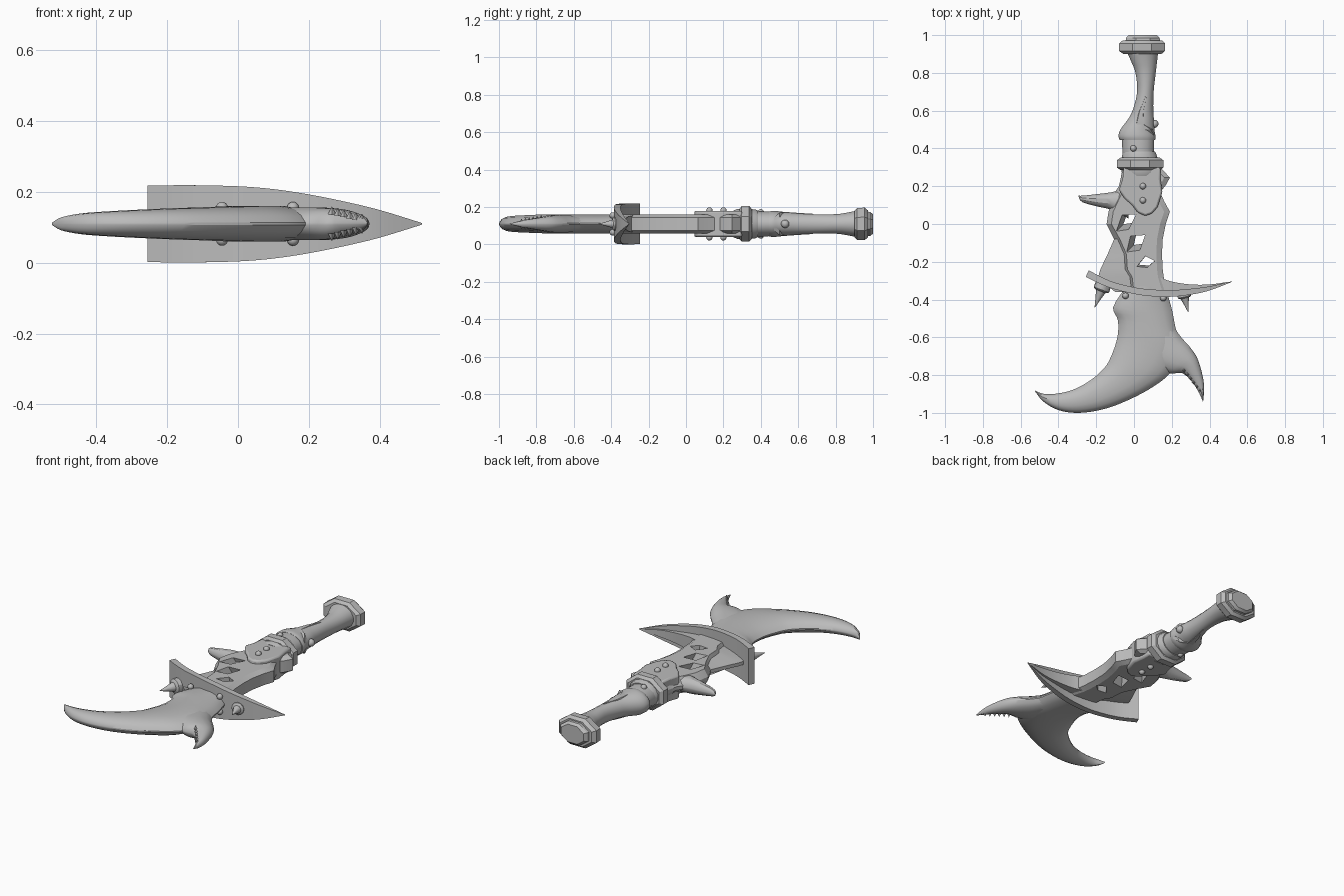
import bpy, bmesh, math
from mathutils import Vector

if "Cube" in bpy.data.objects:
    bpy.data.objects.remove(bpy.data.objects["Cube"])

ZC = 0.11  # mid-plane height of the whole dagger
mat = bpy.data.materials.new("grey")
mat.diffuse_color = (0.5, 0.5, 0.5, 1)
mat.use_nodes = True
mat.node_tree.nodes["Principled BSDF"].inputs["Base Color"].default_value = mat.diffuse_color


def finish(name, bm, angle=30):
    bmesh.ops.recalc_face_normals(bm, faces=bm.faces)
    me = bpy.data.meshes.new(name)
    bm.to_mesh(me)
    bm.free()
    ob = bpy.data.objects.new(name, me)
    bpy.context.collection.objects.link(ob)
    me.materials.append(mat)
    bpy.ops.object.select_all(action='DESELECT')
    ob.select_set(True)
    bpy.context.view_layer.objects.active = ob
    if angle:
        bpy.ops.object.shade_smooth_by_angle(angle=math.radians(angle))
    return ob


def loft(name, rings, angle=30):
    """Skin a list of equal-length closed rings and cap both ends."""
    bm = bmesh.new()
    vs = [[bm.verts.new(p) for p in r] for r in rings]
    n = len(rings[0])
    for a, b in zip(vs, vs[1:]):
        for i in range(n):
            j = (i + 1) % n
            bm.faces.new((a[i], a[j], b[j], b[i]))
    bm.faces.new(vs[0])
    bm.faces.new(vs[-1])
    return finish(name, bm, angle)


def smooth_path(st, n=4):
    """Catmull-Rom interpolation of station tuples."""
    out = []
    for i in range(len(st) - 1):
        p0, p1, p2, p3 = (Vector(st[max(0, min(len(st) - 1, i + k))]) for k in (-1, 0, 1, 2))
        for s in range(n):
            t = s / n
            out.append(tuple(0.5 * (2 * p1 + (p2 - p0) * t + (2 * p0 - 5 * p1 + 4 * p2 - p3) * t * t
                                    + (3 * p1 - p0 - 3 * p2 + p3) * t ** 3)))
    return out + [tuple(st[-1])]


LENS = [(0, .08), (.06, .45), (.16, .76), (.35, 1), (.65, 1), (.84, .76), (.94, .45), (1, .08)]
BOX = [(0, 1), (1, 1)]


def section(st, prof):
    ax, ay, bx, by, h = st
    pt = lambda t, k: (ax + (bx - ax) * t, ay + (by - ay) * t, ZC + k * h)
    return [pt(t, k) for t, k in prof] + [pt(t, -k) for t, k in reversed(prof)]


def tube(name, st, sides=16, angle=30):
    """Elliptical rings along y: (y, x_min, x_max, half_height)."""
    rings = []
    for y, x0, x1, h in st:
        c, r = (x0 + x1) / 2, (x1 - x0) / 2
        k = 1 / math.cos(math.pi / sides)
        rings.append([(c + r * k * math.cos(a), y, ZC + h * k * math.sin(a))
                      for a in ((i + .5) * 2 * math.pi / sides for i in range(sides))])
    return loft(name, rings, angle)


def prism(name, pts, h, shear=(0, 0), angle=30):
    return loft(name, [[(x + s * shear[0], y + s * shear[1], ZC + s * h) for x, y in pts]
                       for s in (-1, 1)], angle)


# Crescent blade sweeping to the left
blade = [(-.04, -.33, .165, -.33, .05), (-.11, -.44, .2, -.45, .05), (-.085, -.51, .22, -.55, .05),
         (-.09, -.61, .25, -.67, .05), (-.135, -.73, .19, -.79, .05), (-.185, -.79, .08, -.875, .047),
         (-.25, -.84, -.06, -.945, .044), (-.33, -.88, -.18, -.985, .04), (-.41, -.898, -.3, -1, .035),
         (-.47, -.9, -.4, -.985, .029), (-.51, -.889, -.48, -.94, .018), (-.525, -.88, -.525, -.884, .003)]
loft("crescent_blade", [section(s, LENS) for s in smooth_path(blade)])

# Short fang on the right
fang = [(.05, -.62, .2, -.53, .04), (.11, -.75, .25, -.6, .046), (.19, -.79, .295, -.65, .045),
        (.257, -.79, .335, -.71, .039), (.31, -.84, .36, -.79, .028), (.345, -.895, .371, -.86, .017),
        (.364, -.94, .367, -.935, .003)]
loft("fang_blade", [section(s, LENS) for s in smooth_path(fang)])

# Saw teeth along the fang
for i in range(6):
    t = i / 5
    for s in (1, -1):
        bm = bmesh.new()
        bmesh.ops.create_cone(bm, cap_ends=True, segments=4, radius1=.011, radius2=0, depth=.022)
        bmesh.ops.translate(bm, verts=bm.verts, vec=(0, 0, .008))
        if s < 0:
            bmesh.ops.scale(bm, verts=bm.verts, vec=(1, 1, -1))
        bmesh.ops.translate(bm, verts=bm.verts,
                            vec=(.265 + .085 * t, -.775 - .105 * t, ZC + s * (.03 - .02 * t)))
        finish("fang_tooth", bm, 0)

# Body plate: sharp flange on the left, stepped flat middle, thick right edge
body = []
for y, xl, xs, xr in [(.3, -.06, -.04, .14), (.245, -.07, -.045, .19), (.2, -.08, -.05, .165),
                      (.17, -.1, -.06, .137), (.12, -.12, -.085, .16), (.065, -.135, -.11, .19),
                      (0, -.145, -.12, .168), (-.08, -.105, -.075, .152), (-.16, -.14, -.04, .148),
                      (-.24, -.178, -.035, .152), (-.28, -.19, -.01, .157), (-.36, -.1, 0, .18)]:
    up = [(xl, .01), (xs - .012, .032), (xs, .05), (xr - .03, .05), (xr, .034)]
    body.append([(x, y, ZC + z) for x, z in up] + [(x, y, ZC - z) for x, z in reversed(up)])
plate = loft("body_plate", body, 25)

# Slanted diamond windows through the body
windows = [([(-.045, .065), (.03, .07), (-.01, -.01), (-.075, -.02)], .03),
           ([(0, -.045), (.077, -.04), (.05, -.12), (-.02, -.13)], .03),
           ([(.065, -.165), (.115, -.19), (.075, -.225), (.02, -.22)], .008)]
for pts, sh in windows:
    cut = prism("window_cutter", pts, .08, (-sh, -sh), 0)
    cut.hide_render = True
    cut.hide_set(True)
    m = plate.modifiers.new("window", 'BOOLEAN')
    m.operation, m.object, m.solver = 'DIFFERENCE', cut, 'EXACT'

# Hooked barb on the left of the body
barb = [(-.295, .15, -.293, .143, .004), (-.27, .15, -.272, .115, .02), (-.2, .158, -.19, .092, .034),
        (-.12, .168, -.12, .075, .044), (-.03, .19, -.03, .03, .046)]
loft("side_barb", [section(s, LENS) for s in smooth_path(barb, 3)])

# Curved guard tapering to a point on the right
guard = [(-.24, -.245, -.255, -.28, .108), (-.13, -.3, -.135, -.335, .109), (0, -.335, 0, -.37, .106),
         (.1, -.347, .1, -.383, .098), (.2, -.35, .2, -.385, .083), (.3, -.343, .3, -.374, .063),
         (.4, -.33, .4, -.352, .039), (.52, -.303, .52, -.306, .002)]
loft("guard", [section(s, BOX) for s in smooth_path(guard)])
rib = [(.13, -.28, .13, -.36, .045), (.2, -.305, .2, -.36, .04), (.3, -.32, .3, -.355, .03),
       (.4, -.32, .4, -.345, .02), (.5, -.306, .5, -.31, .003)]
loft("guard_rib", [section(s, BOX) for s in smooth_path(rib)])


# Spikes with collars on the front of the guard
def spike(base, tip, r):
    a, b = Vector(base), Vector(tip)
    d = (b - a).normalized()
    u = Vector((-d.y, d.x, 0))
    L = (b - a).length
    rings = []
    for f, k in [(-.25, 1), (.12, 1), (.16, .9), (.2, .62), (.6, .3), (1, .02)]:
        rings.append([a + d * L * f + u * (r * k * math.cos(q)) + Vector((0, 0, r * k * math.sin(q)))
                      for q in (i * math.pi / 6 for i in range(12))])
    loft("guard_spike", rings)


spike((-.168, -.335, ZC), (-.208, -.443, ZC), .043)
spike((.265, -.375, ZC), (.287, -.467, ZC), .036)


# Round studs
def stud(x, y, z, r):
    bm = bmesh.new()
    bmesh.ops.create_uvsphere(bm, u_segments=12, v_segments=8, radius=r)
    bmesh.ops.translate(bm, verts=bm.verts, vec=(x, y, ZC + z))
    finish("stud", bm, 60)


for s in (1, -1):
    for x, y, z in [(.047, .2, .072), (.047, .125, .072), (-.003, .4, .062), (-.045, -.38, .045),
                    (.155, -.392, .045)]:
        stud(x, y, s * z, .017)

# Shield-shaped bolster joining body and handle
shield = prism("bolster", [(-.055, .3), (-.06, .24), (-.08, .18), (-.05, .135), (-.01, .1), (.02, .06),
                           (.06, .043), (.095, .055), (.125, .09), (.15, .17), (.14, .24), (.14, .3)], .07)
bev = shield.modifiers.new("bevel", 'BEVEL')
bev.width, bev.segments = .01, 2

# Ferrule rings
tube("ferrule_core", [(.255, -.055, .135, .072), (.275, -.065, .143, .08), (.29, -.065, .143, .08),
                      (.37, -.062, .118, .078), (.385, -.055, .11, .07)])
tube("ferrule_ring", [(.285, -.07, .14, .08), (.298, -.09, .155, .095), (.338, -.09, .155, .095),
                      (.352, -.07, .135, .08)], 8)

# Waisted grip with a stepped collar and a swelling on the left
tube("grip_collar", [(.36, -.06, .105, .066), (.44, -.064, .107, .066), (.455, -.066, .107, .064)])
grip = [(.445, -.075, .112, .066), (.465, -.082, .114, .07), (.5, -.072, .108, .067), (.55, -.035, .106, .061),
        (.6, -.008, .102, .056), (.7, .017, .104, .051), (.8, .008, .115, .052), (.86, -.015, .122, .06),
        (.91, -.037, .128, .07)]
tube("grip", smooth_path(grip, 3))

# Raised wrap crossing the grip
for s in (1, -1):
    wrap = []
    for x, y, w, z in [(.1, .47, .012, .03), (.07, .5, .03, .056), (.03, .53, .028, .06),
                       (.04, .6, .016, .055), (.065, .68, .004, .05)]:
        wrap.append([(x - w, y, ZC + s * (z - .02)), (x - w * .6, y, ZC + s * (z + .004)),
                     (x + w * .6, y, ZC + s * (z + .004)), (x + w, y, ZC + s * (z - .02))])
    loft("grip_wrap", wrap)
stud(.108, .53, 0, .022)

# Octagonal pommel with a raised cap
tube("pommel", [(.9, -.055, .145, .07), (.915, -.078, .163, .085), (.955, -.08, .165, .087),
                (.972, -.06, .148, .073)], 8)
tube("pommel_cap", [(.965, -.045, .138, .066), (.985, -.042, .136, .064), (1, -.028, .12, .052)], 8)
